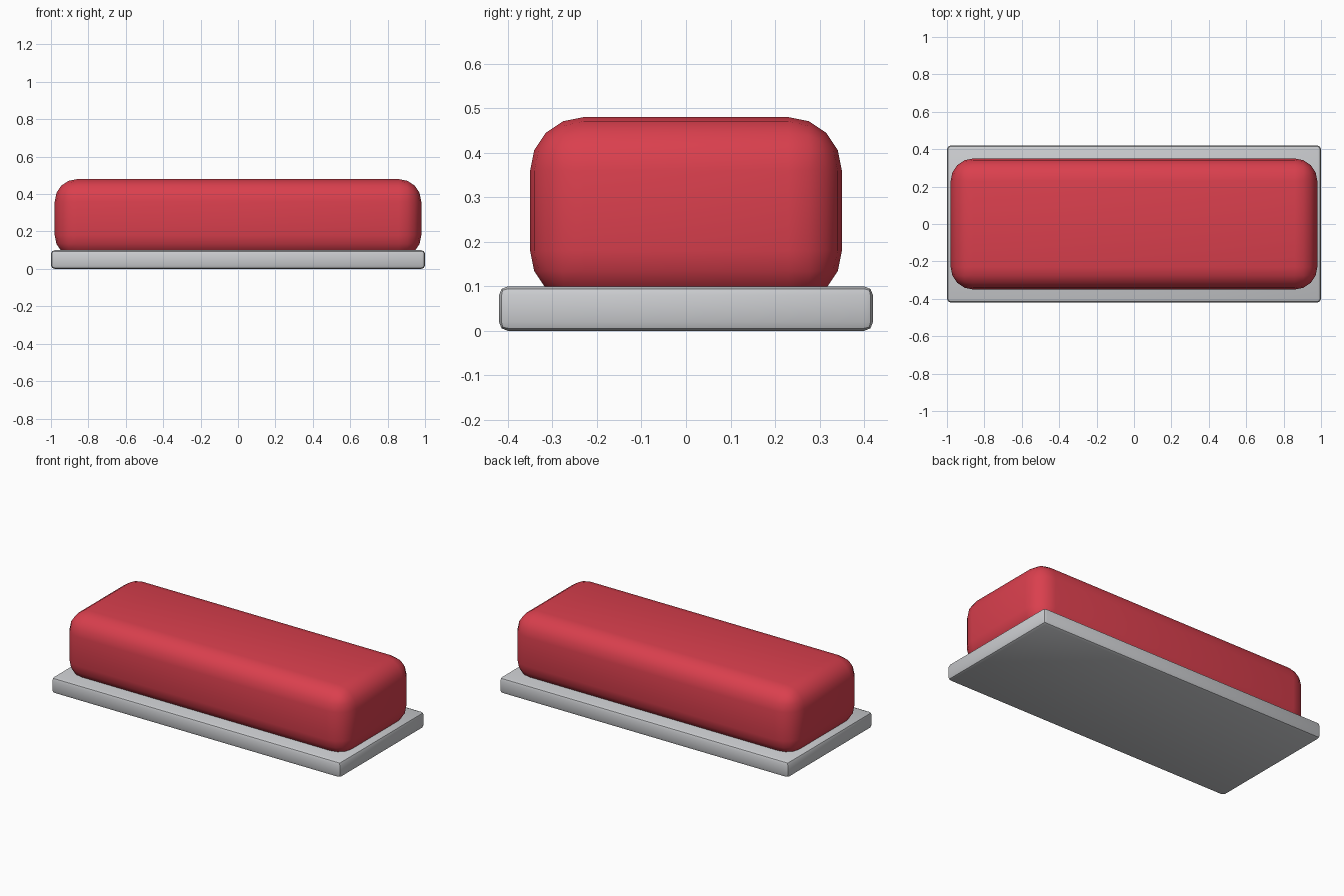
import bpy
import math

if "Cube" in bpy.data.objects:
    bpy.data.objects.remove(bpy.data.objects["Cube"])


def material(name, rgb):
    m = bpy.data.materials.new(name)
    m.diffuse_color = (*rgb, 1)
    m.use_nodes = True
    m.node_tree.nodes["Principled BSDF"].inputs["Base Color"].default_value = m.diffuse_color
    return m


def rounded_box(name, size, z_min, radius, segments, mat):
    bpy.ops.mesh.primitive_cube_add(size=1, location=(0, 0, z_min + size[2] / 2))
    ob = bpy.context.object
    ob.name = name
    ob.scale = size
    bpy.ops.object.transform_apply(location=False, rotation=False, scale=True)
    bevel = ob.modifiers.new("rounding", "BEVEL")
    bevel.width = radius
    bevel.segments = segments
    bpy.ops.object.modifier_apply(modifier=bevel.name)
    ob.data.materials.append(mat)
    bpy.ops.object.shade_smooth_by_angle(angle=math.radians(30))
    return ob


red = material("soft red", (0.70, 0.05, 0.075))
grey = material("light grey", (0.60, 0.61, 0.63))

# Flat tray with slightly eased edges
rounded_box("base_plate", (2.0, 0.84, 0.10), 0.0, 0.02, 2, grey)

# Rounded block, slightly sunk into the tray
rounded_box("rounded_block", (1.96, 0.70, 0.42), 0.06, 0.12, 4, red)
